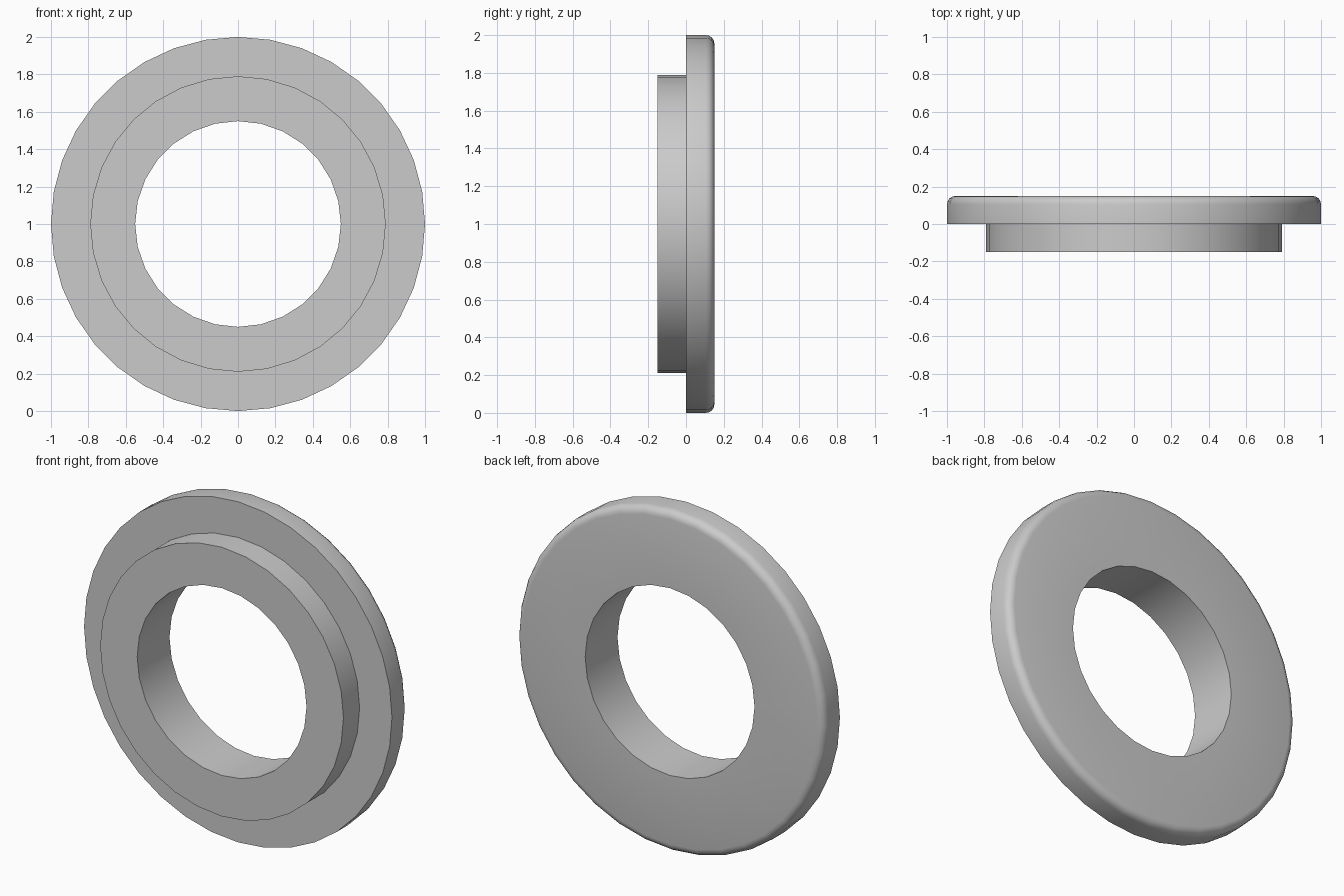
import bpy
import bmesh
from math import sin, cos, tau, pi, radians

cube = bpy.data.objects.get("Cube")
if cube:
    bpy.data.objects.remove(cube, do_unlink=True)

grey = bpy.data.materials.new("light grey")
grey.use_nodes = True
colour = (0.6, 0.6, 0.6, 1)
grey.diffuse_color = colour
grey.node_tree.nodes["Principled BSDF"].inputs["Base Color"].default_value = colour

bm = bmesh.new()


def wall(profile, sides):
    """Sweep (radius, y) points round the axis; return first and last edge loops."""
    rings = []
    for r, y in profile:
        ring = [bm.verts.new((r * sin(tau * i / sides), y, 1 + r * cos(tau * i / sides)))
                for i in range(sides)]
        rings.append(ring)
    for a, b in zip(rings, rings[1:]):
        for i in range(sides):
            j = (i + 1) % sides
            bm.faces.new((a[i], a[j], b[j], b[i]))
    return [[bm.edges.get((ring[i], ring[i - 1])) for i in range(sides)]
            for ring in (rings[0], rings[-1])]


def annulus(outer, inner):
    """Fill the flat area between two concentric loops."""
    bmesh.ops.triangle_fill(bm, use_beauty=True, edges=outer + inner)


# Bore, raised boss and flange with a rounded back rim
fillet = 0.045
rim = [(1 - fillet + fillet * cos(t * pi / 8), 0.15 - fillet + fillet * sin(t * pi / 8))
       for t in range(5)]
bore_front, bore_back = wall([(0.55, -0.15), (0.55, 0.15)], 28)
boss_front, boss_back = wall([(0.79, -0.15), (0.79, 0)], 32)
flange_front, flange_back = wall([(1, 0)] + rim, 36)

# Flat front, shoulder and back faces
annulus(boss_front, bore_front)
annulus(flange_front, boss_back)
annulus(flange_back, bore_back)
bmesh.ops.recalc_face_normals(bm, faces=bm.faces)

mesh = bpy.data.meshes.new("flanged_ring")
bm.to_mesh(mesh)
bm.free()
mesh.materials.append(grey)
ring = bpy.data.objects.new("flanged_ring", mesh)
bpy.context.collection.objects.link(ring)

bpy.ops.object.select_all(action="DESELECT")
ring.select_set(True)
bpy.context.view_layer.objects.active = ring
bpy.ops.object.shade_smooth_by_angle(angle=radians(35))
